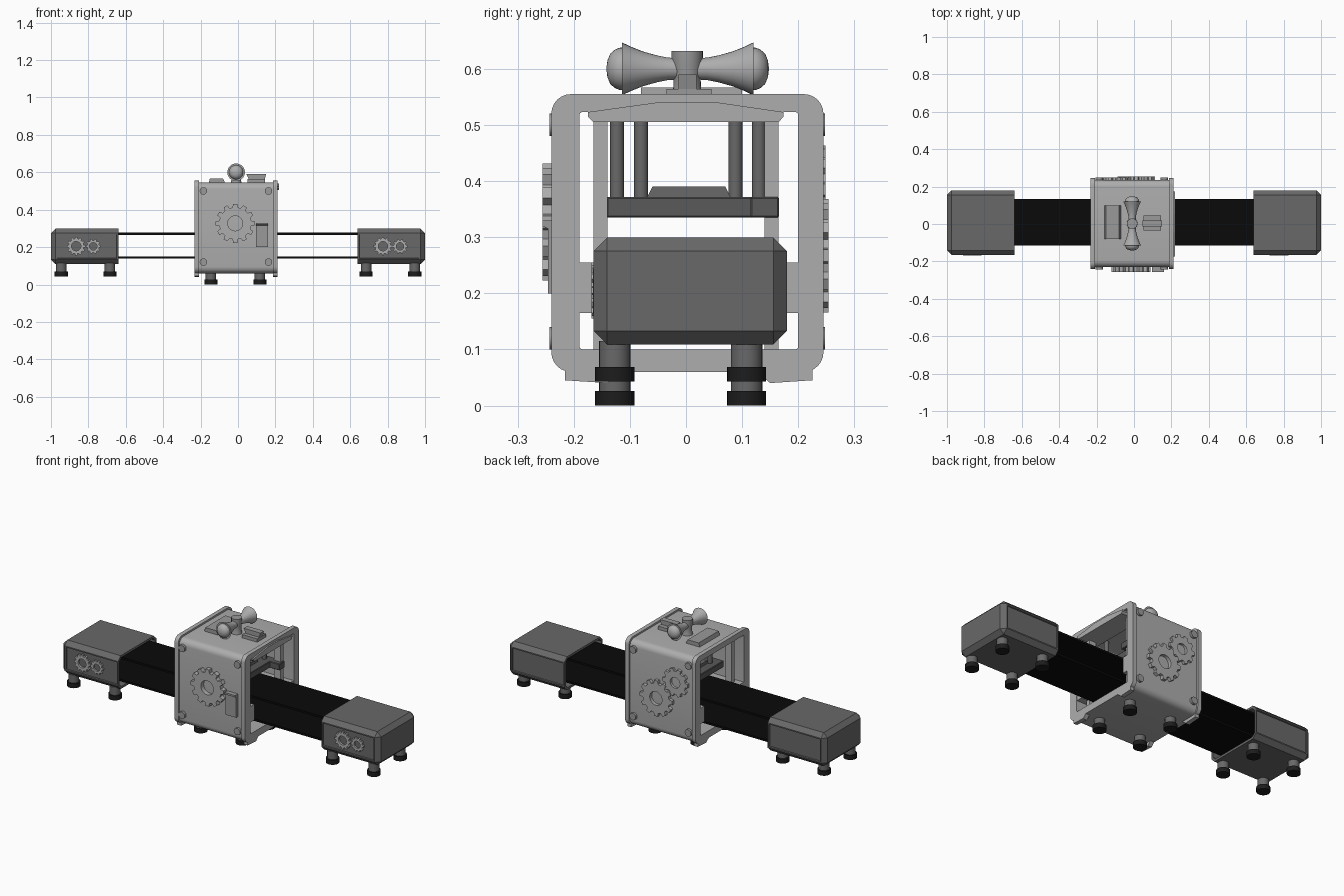
import bpy, bmesh
from math import sin, cos, pi, radians
from mathutils import Vector

if "Cube" in bpy.data.objects:
    bpy.data.objects.remove(bpy.data.objects["Cube"])


def material(name, v):
    m = bpy.data.materials.new(name)
    m.diffuse_color = (v, v, v, 1)
    m.use_nodes = True
    m.node_tree.nodes["Principled BSDF"].inputs["Base Color"].default_value = m.diffuse_color
    return m


LIGHT, MID = material("light_grey", 0.42), material("mid_grey", 0.32)
DARK, SLATE = material("dark_grey", 0.14), material("slate", 0.1)
BLACK, RUBBER = material("black", 0.003), material("rubber", 0.012)


def finish(name, bm, mat, smooth=False):
    bmesh.ops.recalc_face_normals(bm, faces=bm.faces)
    me = bpy.data.meshes.new(name)
    bm.to_mesh(me)
    bm.free()
    me.materials.append(mat)
    ob = bpy.data.objects.new(name, me)
    bpy.context.collection.objects.link(ob)
    if smooth:
        bpy.ops.object.select_all(action='DESELECT')
        ob.select_set(True)
        bpy.context.view_layer.objects.active = ob
        bpy.ops.object.shade_smooth_by_angle(angle=radians(35))
    return ob


def prism(name, axis, pts, lo, hi, mat, hole=None, smooth=False):
    """Extrude a profile along x or y; an equal-length hole profile makes a ring."""
    def place(p, d):
        return (d, p[0], p[1]) if axis == 'x' else (p[0], d, p[1])
    bm = bmesh.new()
    n = len(pts)
    loops = [[bm.verts.new(place(p, d)) for p in prof]
             for prof in ([pts, hole] if hole else [pts]) for d in (lo, hi)]
    pairs = [(0, 1), (2, 3), (0, 2), (1, 3)] if hole else [(0, 1)]
    for a, b in pairs:
        for i in range(n):
            j = (i + 1) % n
            bm.faces.new((loops[a][i], loops[a][j], loops[b][j], loops[b][i]))
    if not hole:
        bm.faces.new(loops[0])
        bm.faces.new(loops[1])
    return finish(name, bm, mat, smooth)


def box(name, x, y, z, mat, bevel=0.0):
    bm = bmesh.new()
    bmesh.ops.create_cube(bm, size=1)
    for v in bm.verts:
        v.co = Vector([(r[0] + r[1]) / 2 + c * (r[1] - r[0]) for r, c in zip((x, y, z), v.co)])
    if bevel:
        bmesh.ops.bevel(bm, geom=bm.edges[:], offset=bevel, segments=1, affect='EDGES', profile=0.5)
    return finish(name, bm, mat)


def lathe(name, prof, loc, direction, mat, segs=24):
    """Revolve (radius, distance) pairs about a direction."""
    bm = bmesh.new()
    q = Vector((0, 0, 1)).rotation_difference(Vector(direction))
    rings = [[bm.verts.new(Vector(loc) + q @ Vector((r * cos(2 * pi * i / segs), r * sin(2 * pi * i / segs), h)))
              for i in range(segs)] for r, h in prof]
    for a, b in zip(rings, rings[1:]):
        for i in range(segs):
            j = (i + 1) % segs
            bm.faces.new((a[i], a[j], b[j], b[i]))
    bm.faces.new(rings[0])
    bm.faces.new(rings[-1])
    return finish(name, bm, mat, True)


def rounded(a0, a1, b0, b1, r, seg=6):
    pts = []
    for k, (cx, cy) in enumerate(((a1 - r, b1 - r), (a0 + r, b1 - r), (a0 + r, b0 + r), (a1 - r, b0 + r))):
        for i in range(seg + 1):
            t = pi / 2 * (k + i / seg)
            pts.append((cx + r * cos(t), cy + r * sin(t)))
    return pts


def gear(name, x, z, r, teeth, y0, y1, mat, hole=0.38):
    outer, inner = [], []
    for k in range(teeth):
        for off, f in ((-0.32, 0.82), (-0.2, 1), (0.2, 1), (0.32, 0.82)):
            t = 2 * pi * (k + off) / teeth
            outer.append((x + r * f * cos(t), z + r * f * sin(t)))
            inner.append((x + r * hole * cos(t), z + r * hole * sin(t)))
    prism(name, 'y', outer, y0, y1, mat, inner)


def foot(name, x, y, z, top):
    lathe(name + "_pad", [(.035, z), (.035, z + .026)], (x, y, 0), (0, 0, 1), RUBBER)
    lathe(name + "_stem", [(.028, z + .02), (.028, top)], (x, y, 0), (0, 0, 1), DARK)


# Housing: open tube with a larger rim at each end
hole = rounded(-.19, .2, .10, .523, .006)
prism("housing", 'x', rounded(-.23, .235, .06, .545, .035), -.215, .195, LIGHT, hole, True)
for nm, x0, x1 in (("left_rim", -.232, -.208), ("right_rim", .188, .212)):
    prism(nm, 'x', rounded(-.24, .245, .06, .555, .035), x0, x1, LIGHT, hole, True)
    prism(nm + "_skid_front", 'x', [(-.216, .075), (-.216, .045), (-.14, .04), (-.115, .065)], x0, x1, LIGHT)
    prism(nm + "_skid_back", 'x', [(.225, .075), (.225, .045), (.15, .04), (.12, .065)], x0, x1, LIGHT)
for s, y0, y1 in (("front", -.192, -.155), ("back", .165, .202)):
    box(s + "_guide_rail", (-.231, .211), (y0, y1), (.165, .255), LIGHT)

# Right-hand hood
prism("hood", 'x', [(-.165, .505), (.165, .505), (.174, .515), (.174, .523), (.05, .541),
                    (-.045, .541), (-.175, .523), (-.175, .515)], .1, .22, LIGHT)

# Press inside the housing
for i, x in enumerate((-.17, .15)):
    for s, y in (("front", -.165), ("back", .14)):
        box(f"{s}_column_{i}", (x - .02, x + .02), (y, y + .025), (.09, .53), LIGHT)
box("press_plate", (-.14, .12), (-.142, .165), (.335, .372), SLATE, .003)
box("press_clip", (.06, .18), (.115, .166), (.335, .372), SLATE, .003)
prism("press_cap", 'x', [(-.07, .37), (-.06, .39), (.07, .39), (.08, .37)], -.09, .07, DARK)
for i, (y, x) in enumerate(((-.123, .075), (-.08, -.095), (.088, -.095), (.13, .075))):
    lathe(f"press_piston_{i}", [(.0125, .36), (.0125, .53)], (x, y, 0), (0, 0, 1), DARK, 16)

# Gears, corner bolts and switch on the housing
gear("front_gear", -.015, .327, .105, 12, -.256, -.225, LIGHT)
gear("back_large_gear", .012, .267, .102, 12, .23, .254, LIGHT)
gear("back_small_gear", -.105, .385, .08, 10, .23, .249, LIGHT)
for i, x in enumerate((-.185, .163)):
    for j, z in enumerate((.12, .5)):
        lathe(f"front_bolt_{i}{j}", [(.02, 0), (.02, .014)], (x, -.229, z), (0, -1, 0), MID, 12)
        lathe(f"back_bolt_{i}{j}", [(.02, 0), (.02, .014)], (x, .234, z), (0, 1, 0), MID, 12)
prism("front_switch", 'x', [(-.225, .2), (-.246, .2), (-.246, .315), (-.256, .32), (-.256, .33), (-.225, .33)],
      .095, .16, MID)

# Roof fittings: vent, latch, double horn
prism("roof_vent", 'y', [(-.158, .54), (-.15, .567), (-.08, .567), (-.068, .54)], -.08, .1, MID)
box("roof_latch_base", (.05, .145), (-.035, .045), (.54, .564), MID)
prism("roof_latch", 'y', [(.065, .55), (.045, .59), (.15, .59), (.14, .55)], -.013, .019, MID)
lathe("horn_post", [(.03, .54), (.025, .56), (.024, .585), (.028, .605), (.028, .632)], (-.01, .002, 0), (0, 0, 1), MID)
bell = [(.019, .015), (.02, .035), (.024, .055), (.031, .08), (.039, .1), (.047, .117), (.038, .116),
        (.0375, .122), (.034, .13), (.027, .138), (.015, .143), (.004, .1445)]
for s, d in (("front", -1), ("back", 1)):
    lathe(s + "_horn", bell, (-.01, .003, .6), (0, d, 0), LIGHT, 32)

# Conveyor belt loop
prism("belt", 'y', rounded(-.93, .93, .138, .278, .069, 10), -.115, .133, BLACK,
      rounded(-.918, .918, .15, .266, .057, 10), True)


# End stations: bevelled shells open towards the housing
def station(name, s):
    bm = bmesh.new()
    bmesh.ops.create_cube(bm, size=1)
    for v in bm.verts:
        v.co = Vector((s * .82 + .36 * v.co.x, .0075 + .345 * v.co.y, .204 + .19 * v.co.z))
    inner = s * .64
    edges = [e for e in bm.edges if any(abs(v.co.x - inner) > .01 for v in e.verts)]
    bmesh.ops.bevel(bm, geom=edges, offset=.024, segments=1, affect='EDGES', profile=0.5)
    bm.normal_update()
    sides = [f for f in bm.faces if abs(f.normal.y) > .99]
    mouth = [f for f in bm.faces if f.normal.x * s < -.99]
    bmesh.ops.inset_individual(bm, faces=sides, thickness=.01)
    bmesh.ops.inset_individual(bm, faces=sides, thickness=.002, depth=-.008)
    bmesh.ops.inset_individual(bm, faces=mouth, thickness=.014)
    new = bmesh.ops.extrude_discrete_faces(bm, faces=mouth)['faces']
    bmesh.ops.translate(bm, vec=(s * .32, 0, 0), verts=list({v for f in new for v in f.verts}))
    finish(name, bm, DARK)
    for i, x in enumerate((.685, .945)):
        for j, y in enumerate((-.127, .108)):
            foot(f"{name}_foot_{i}{j}", s * x, y, .043, .115)


for nm, s in (("left_station", -1), ("right_station", 1)):
    station(nm, s)
    cx = s * .82
    gear(nm + "_gear_large", cx - .045, .205, .05, 12, -.168, -.153, LIGHT, .5)
    gear(nm + "_gear_small", cx + .046, .204, .04, 10, -.166, -.153, LIGHT, .5)

# Housing feet
for i, x in enumerate((-.145, .117)):
    for j, y in enumerate((-.127, .108)):
        foot(f"housing_foot_{i}{j}", x, y, 0, .07)
